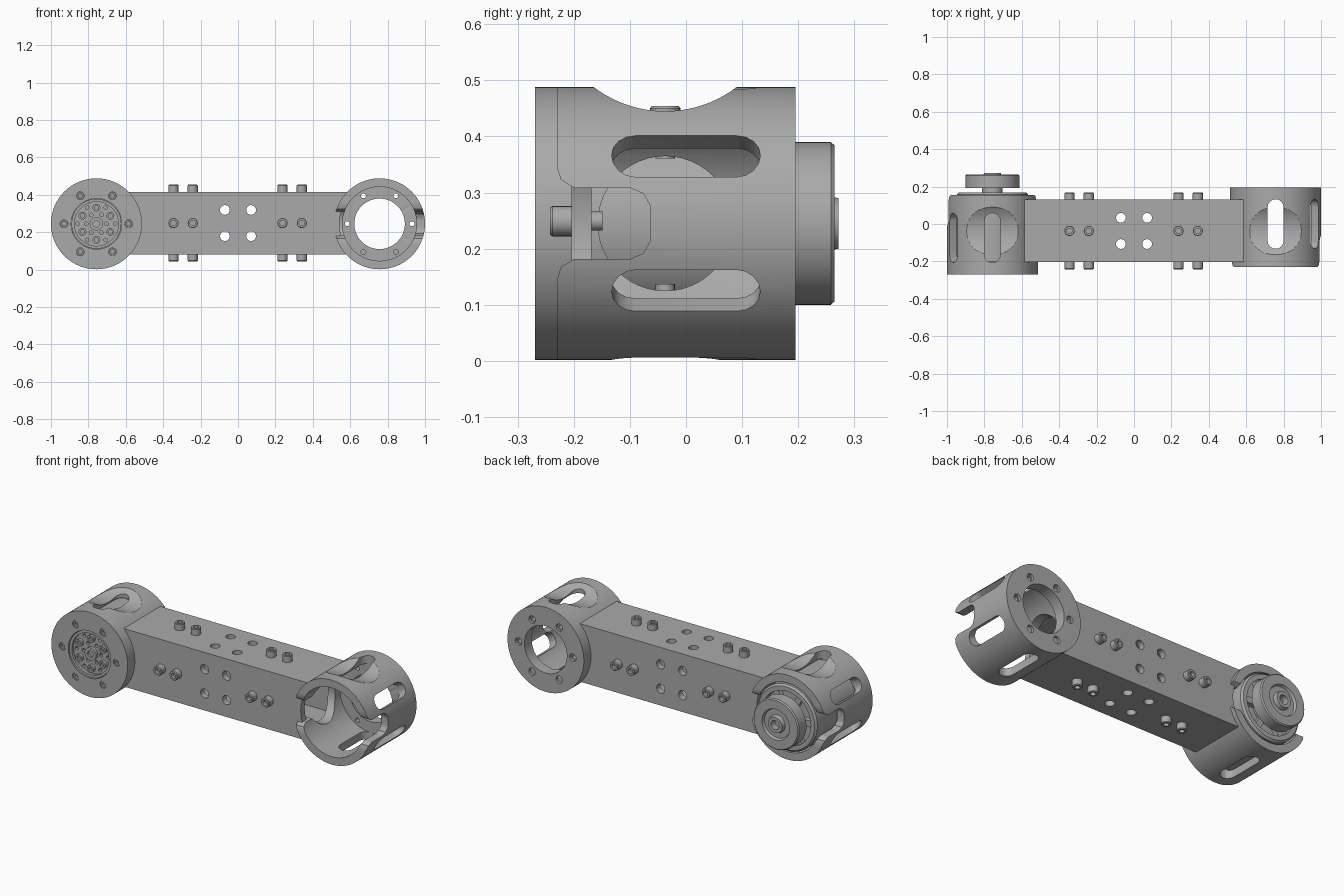
import bpy, bmesh
from math import pi, cos, sin
from mathutils import Matrix, Vector

if "Cube" in bpy.data.objects:
    bpy.data.objects.remove(bpy.data.objects["Cube"], do_unlink=True)

MID_Y = -0.037          # y of the beam axis
CZ = 0.245              # height of the joint axes
JX = 0.757              # distance of the joint axes from the middle
R = 0.243               # housing radius

metal = bpy.data.materials.new("machined_grey")
metal.use_nodes = True
GREY = (0.4, 0.4, 0.4, 1)
metal.diffuse_color = GREY
metal.node_tree.nodes["Principled BSDF"].inputs["Base Color"].default_value = GREY
parts = []


def finish(name, bm, keep=True):
    bmesh.ops.recalc_face_normals(bm, faces=bm.faces)
    me = bpy.data.meshes.new(name)
    bm.to_mesh(me)
    bm.free()
    me.materials.append(metal)
    ob = bpy.data.objects.new(name, me)
    bpy.context.collection.objects.link(ob)
    if keep:
        parts.append(ob)
    return ob


def lathe(name, profile, x=0, z=0, seg=64, keep=True):
    """Closed (radius, y) profile turned around the y axis."""
    bm = bmesh.new()
    rings = []
    for i in range(seg):
        a = 2 * pi * i / seg
        rings.append([bm.verts.new((x + r * cos(a), y, z + r * sin(a))) for r, y in profile])
    n = len(profile)
    for i in range(seg):
        p, q = rings[i], rings[(i + 1) % seg]
        for j in range(n):
            k = (j + 1) % n
            if profile[j][0] + profile[k][0] > 0:
                bm.faces.new((p[j], p[k], q[k], q[j]))
    bmesh.ops.remove_doubles(bm, verts=bm.verts, dist=1e-5)
    return finish(name, bm, keep)


def rod(name, centre, axis, radius, length, seg=24, keep=False):
    bm = bmesh.new()
    turn = Vector((0, 0, 1)).rotation_difference(Vector(axis)).to_matrix().to_4x4()
    bmesh.ops.create_cone(bm, cap_ends=True, segments=seg, radius1=radius, radius2=radius,
                          depth=length, matrix=Matrix.Translation(centre) @ turn)
    return finish(name, bm, keep)


def box(name, centre, size, keep=False):
    bm = bmesh.new()
    bmesh.ops.create_cube(bm, size=1, matrix=Matrix.Translation(centre) @ Matrix.Diagonal((*size, 1)))
    return finish(name, bm, keep)


def radial_cutter(outline, angle):
    """(y, tangent) outline pushed outward through the housing wall."""
    d = Vector((cos(angle), 0, sin(angle)))
    t = Vector((-sin(angle), 0, cos(angle)))
    c = Vector((JX, 0, CZ))
    bm = bmesh.new()
    low, high = [[bm.verts.new(c + d * r + t * v + Vector((0, y, 0))) for y, v in outline]
                 for r in (0.12, 0.32)]
    bm.faces.new(low)
    bm.faces.new(high)
    for i in range(len(low)):
        k = (i + 1) % len(low)
        bm.faces.new((low[i], low[k], high[k], high[i]))
    return finish("cutter", bm, False)


def cut(ob, cutters):
    for c in cutters:
        m = ob.modifiers.new("cut", 'BOOLEAN')
        m.operation, m.solver, m.object = 'DIFFERENCE', 'EXACT', c
    dg = bpy.context.evaluated_depsgraph_get()
    me = bpy.data.meshes.new_from_object(ob.evaluated_get(dg))
    ob.modifiers.clear()
    ob.data = me
    for c in cutters:
        bpy.data.objects.remove(c, do_unlink=True)


def circle_points(radius, count=6, phase=0.0):
    return [(radius * cos(phase + 2 * pi * i / count), radius * sin(phase + 2 * pi * i / count))
            for i in range(count)]


# joint housing: cup with a ring-shaped end
housing = lathe("left_housing", [(R, -0.23), (R, 0.195), (0.135, 0.195), (0.135, 0.13),
                                 (0.198, 0.13), (0.198, -0.23)], JX, CZ, 96)
half, reach = 0.0425, 0.09
slot = [(reach + half * cos(a), half * sin(a)) for a in [(-0.5 + i / 8) * pi for i in range(9)]]
slot += [(-y, -v) for y, v in slot]
side = [(-0.3, 0.1), (-0.23, 0.1), (-0.223, 0.078), (-0.2, 0.0635), (-0.1, 0.0635),
        (-0.076, 0.053), (-0.063, 0.03)]
notch = side + [(y, -v) for y, v in reversed(side)]
cutters = [radial_cutter(slot, a * pi / 6) for a in (1, 3, 9, 11)]
cutters += [radial_cutter(notch, a) for a in (0, pi)]
cutters.append(rod("cutter", (JX, MID_Y, 0.655), (1, 0, 0), 0.21, 0.7, 96))
cutters.append(rod("cutter", (JX - 0.2, MID_Y, CZ), (1, 0, 0), 0.12, 0.2, 48))
for u, v in circle_points(0.173):
    cutters.append(rod("cutter", (JX + u, 0.16, CZ + v), (0, 1, 0), 0.013, 0.2))
    cutters.append(rod("cutter", (JX + u, 0.2, CZ + v), (0, 1, 0), 0.021, 0.04))
cut(housing, cutters)

# the other housing is the same part turned half round
other = bpy.data.objects.new("right_housing", housing.data.copy())
other.data.transform(Matrix.Translation((0, 2 * MID_Y, 0)) @ Matrix.Rotation(pi, 4, 'Z'))
bpy.context.collection.objects.link(other)
parts.append(other)

# square tube beam
BZ, HALF = 0.249, 0.167
beam = box("beam", (0, MID_Y, BZ), (1.24, 2 * HALF, 2 * HALF), True)
cutters = [box("cutter", (0, MID_Y, BZ), (1.4, 0.262, 0.262))]
cutters += [rod("cutter", (s * JX, 0, CZ), (0, 1, 0), 0.215, 1, 64) for s in (-1, 1)]
for s in (-0.07, 0.07):
    for t in (-0.07, 0.07):
        cutters.append(rod("cutter", (s, MID_Y, BZ + t), (0, 1, 0), 0.026, 1))
        cutters.append(rod("cutter", (s, MID_Y + t, BZ), (0, 0, 1), 0.026, 1))
cut(beam, cutters)

# cap screws on the four beam sides
screw = [(0, -0.055), (0.017, -0.055), (0.017, 0), (0.027, 0), (0.027, 0.034), (0.024, 0.038),
         (0.014, 0.038), (0.014, 0.018), (0, 0.018)]
for x in (-0.345, -0.242, 0.238, 0.341):
    for k in range(4):
        ob = lathe("beam_screw", screw, seg=24)
        ob.data.transform(Matrix.Translation((x, MID_Y, BZ)) @ Matrix.Rotation(k * pi / 2, 4, 'X')
                          @ Matrix.Translation((0, HALF, 0)))

# motor inside the right housing, with an open spoked back
motor = lathe("motor_body", [(0, -0.2), (0.19, -0.2), (0.19, 0.158), (0.18, 0.168), (0.155, 0.168),
                             (0.155, 0.13), (0.085, 0.13), (0.085, 0.16), (0.055, 0.16),
                             (0.055, 0.2), (0, 0.2)], -JX, CZ)
for i in range(6):
    spoke = box("motor_spoke", (0.12, 0.14, 0), (0.09, 0.036, 0.035), True)
    spoke.data.transform(Matrix.Translation((-JX, 0, CZ)) @ Matrix.Rotation(i * pi / 3, 4, 'Y'))

# drive face seen through the flange
face = lathe("output_face", [(0, -0.19), (0.133, -0.19), (0.133, -0.262), (0.118, -0.262),
                             (0.118, -0.245), (0, -0.245)], -JX, CZ)
cut(face, [rod("cutter", (-JX + u, -0.245, CZ + v), (0, 1, 0), 0.01, 0.04, 12)
           for u, v in circle_points(0.055, 6) + circle_points(0.1, 6)])
lathe("output_hub", [(0, -0.24), (0.036, -0.24), (0.036, -0.262), (0.018, -0.262),
                     (0.018, -0.25), (0, -0.25)], -JX, CZ, 32)
bolt = [(0, -0.235), (0.021, -0.235), (0.021, -0.262), (0.011, -0.262), (0.011, -0.25), (0, -0.25)]
for u, v in circle_points(0.086, 6, pi / 6):
    lathe("output_bolt", bolt, -JX + u, CZ + v, 20)
for u, v in circle_points(0.173):
    lathe("flange_screw", [(r * 0.9, y - 0.003) for r, y in bolt], -JX + u, CZ + v, 20)

# pulley on the motor shaft
lathe("pulley", [(0, 0.193), (0.145, 0.193), (0.145, 0.258), (0.139, 0.265), (0.088, 0.265),
                 (0.082, 0.25), (0.05, 0.25), (0.045, 0.272), (0.026, 0.272), (0.026, 0.235),
                 (0, 0.235)], -JX, CZ)

# smooth rounds, sharp edges
bpy.ops.object.select_all(action='DESELECT')
for ob in parts:
    ob.select_set(True)
bpy.context.view_layer.objects.active = beam
bpy.ops.object.shade_smooth_by_angle(angle=pi / 6)
